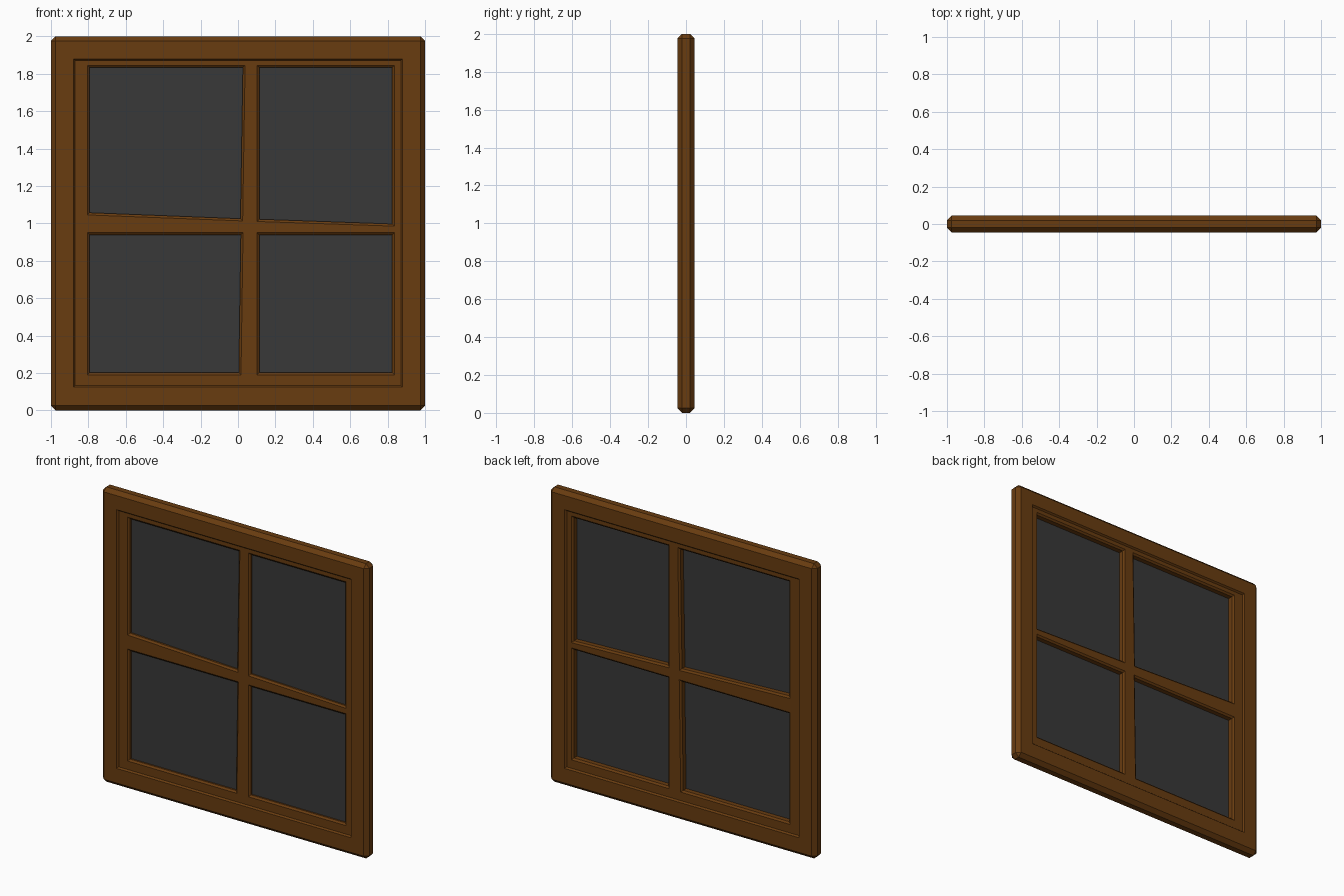
import bpy, bmesh

if "Cube" in bpy.data.objects:
    bpy.data.objects.remove(bpy.data.objects["Cube"])


def material(name, rgb):
    m = bpy.data.materials.new(name)
    m.diffuse_color = (*rgb, 1.0)
    m.use_nodes = True
    m.node_tree.nodes["Principled BSDF"].inputs["Base Color"].default_value = m.diffuse_color
    return m


WOOD = material("brown wood", (0.14, 0.045, 0.005))
GLASS = material("dark glass", (0.04, 0.04, 0.04))


def finish(bm, name, mat):
    bmesh.ops.remove_doubles(bm, verts=bm.verts, dist=1e-5)
    bmesh.ops.recalc_face_normals(bm, faces=bm.faces)
    me = bpy.data.meshes.new(name)
    bm.to_mesh(me)
    bm.free()
    me.materials.append(mat)
    ob = bpy.data.objects.new(name, me)
    bpy.context.collection.objects.link(ob)


def loft(name, loops, mat):
    """Closed tube through a list of (outline, y) loops, joined end to start."""
    bm = bmesh.new()
    rings = [[bm.verts.new((x, y, z)) for x, z in pts] for pts, y in loops]
    n = len(rings[0])
    for a, b in zip(rings, rings[1:] + rings[:1]):
        for i in range(n):
            j = (i + 1) % n
            bm.faces.new((a[i], a[j], b[j], b[i]))
    finish(bm, name, mat)


def octagon(x0, x1, z0, z1, c=0.0):
    return [(x0 + c, z0), (x1 - c, z0), (x1, z0 + c), (x1, z1 - c),
            (x1 - c, z1), (x0 + c, z1), (x0, z1 - c), (x0, z0 + c)]


def mirrored(front):
    return front + [(p, -y) for p, y in reversed(front)]


# Outer frame: chamfered outside, small sloped step inside
loft("outer_frame", mirrored([
    (octagon(-0.871, 0.871, 0.133, 1.871), -0.034),
    (octagon(-0.88, 0.88, 0.124, 1.88), -0.045),
    (octagon(-0.975, 0.975, 0.025, 1.975), -0.045),
    (octagon(-1, 1, 0, 2, 0.025), -0.02),
]), WOOD)

# Sash: four cells, each with its slightly crooked pane opening
L, R, B, T, XM, ZM = -0.871, 0.871, 0.133, 1.871, 0.066, 0.98
cells = {
    "lower_left": ((L, XM, B, ZM),
                   [(-0.805, 0.19), (0.016, 0.19), (0.027, 0.95), (-0.805, 0.95)]),
    "lower_right": ((XM, R, B, ZM),
                    [(0.102, 0.19), (0.836, 0.19), (0.836, 0.95), (0.102, 0.95)]),
    "upper_left": ((L, XM, ZM, T),
                   [(-0.805, 1.045), (0.025, 1.013), (0.038, 1.845), (-0.805, 1.845)]),
    "upper_right": ((XM, R, ZM, T),
                    [(0.102, 1.01), (0.836, 0.985), (0.836, 1.845), (0.102, 1.845)]),
}

for name, ((x0, x1, z0, z1), pane) in cells.items():
    cell = [(x0, z0), (x1, z0), (x1, z1), (x0, z1)]
    d = 0.012
    inner = [(x + sx * d, z + sz * d) for (x, z), (sx, sz)
             in zip(pane, ((1, 1), (-1, 1), (-1, -1), (1, -1)))]
    loft("sash_" + name, mirrored([(cell, -0.034), (pane, -0.034), (inner, -0.024)]), WOOD)

    # Glass sheet, set closer to the front
    bm = bmesh.new()
    f = bm.faces.new([bm.verts.new((x, -0.012, z)) for x, z in inner])
    ext = bmesh.ops.extrude_face_region(bm, geom=[f])
    back = [v for v in ext["geom"] if isinstance(v, bmesh.types.BMVert)]
    bmesh.ops.translate(bm, verts=back, vec=(0, 0.004, 0))
    if f.is_valid and len(bm.faces) < 6:
        bm.faces.new([v for v in bm.verts if v not in back])
    finish(bm, "glass_" + name, GLASS)
